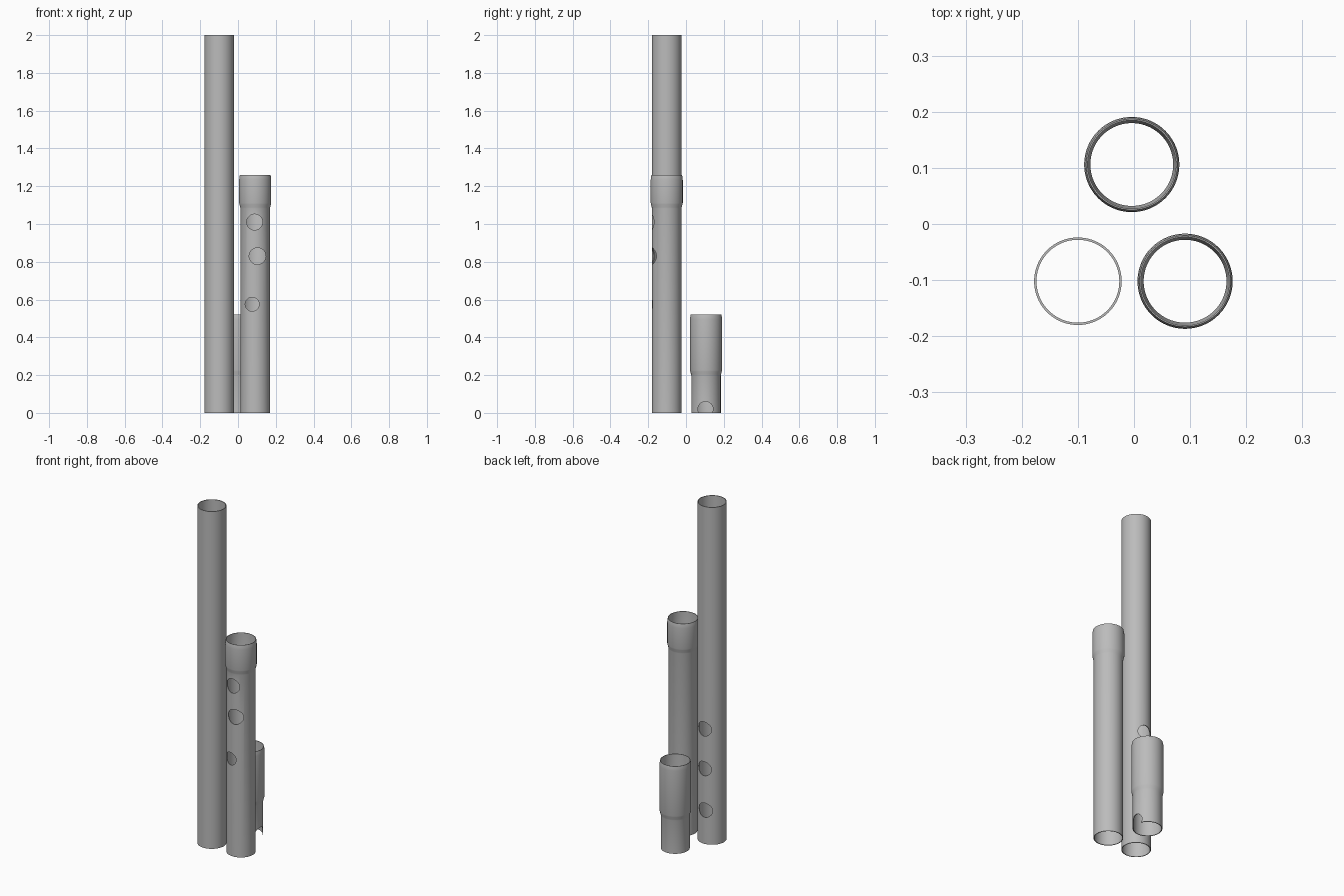
import bpy, bmesh, math
from mathutils import Matrix

if "Cube" in bpy.data.objects:
    bpy.data.objects.remove(bpy.data.objects["Cube"])

SEGS = 96
R_OUT, R_IN = 0.078, 0.0738   # plain pipe radii
S_OUT, S_IN = 0.0848, 0.0787  # socket radii

grey = bpy.data.materials.new("pipe grey")
grey.diffuse_color = (0.5, 0.5, 0.5, 1)
grey.use_nodes = True
grey.node_tree.nodes["Principled BSDF"].inputs["Base Color"].default_value = grey.diffuse_color


def lathe(name, profile, x, y):
    """Revolve a closed (radius, z) profile into a hollow tube."""
    bm = bmesh.new()
    rings = []
    for r, z in profile:
        rings.append([bm.verts.new((r * math.cos(2 * math.pi * i / SEGS),
                                    r * math.sin(2 * math.pi * i / SEGS), z))
                      for i in range(SEGS)])
    for k, a in enumerate(rings):
        b = rings[(k + 1) % len(rings)]
        for i in range(SEGS):
            j = (i + 1) % SEGS
            bm.faces.new((a[i], a[j], b[j], b[i]))
    bmesh.ops.recalc_face_normals(bm, faces=bm.faces)
    mesh = bpy.data.meshes.new(name)
    bm.to_mesh(mesh)
    bm.free()
    obj = bpy.data.objects.new(name, mesh)
    obj.location = (x, y, 0)
    mesh.materials.append(grey)
    bpy.context.collection.objects.link(obj)
    return obj


def drill(obj, holes, angle):
    """Cut round holes (offset, z, radius) through the wall facing angle."""
    bm = bmesh.new()
    for off, z, r in holes:
        m = (Matrix.Rotation(angle, 4, 'Z') @ Matrix.Translation((0.085, off, z))
             @ Matrix.Rotation(math.pi / 2, 4, 'Y'))
        bmesh.ops.create_cone(bm, cap_ends=True, segments=40, radius1=r,
                              radius2=r, depth=0.11, matrix=m)
    mesh = bpy.data.meshes.new(obj.name + "_drill")
    bm.to_mesh(mesh)
    bm.free()
    mesh.materials.append(grey)
    cutter = bpy.data.objects.new(obj.name + "_drill", mesh)
    cutter.location = obj.location
    cutter.hide_render = True
    cutter.hide_viewport = True
    bpy.context.collection.objects.link(cutter)
    mod = obj.modifiers.new("holes", 'BOOLEAN')
    mod.operation = 'DIFFERENCE'
    mod.solver = 'EXACT'
    mod.object = cutter
    bpy.context.view_layer.objects.active = obj
    bpy.ops.object.modifier_apply(modifier=mod.name)
    bpy.data.objects.remove(cutter)


def socket_profile(neck, top):
    """Pipe widening at the neck into a socket with a rounded lip."""
    return [(R_OUT, 0), (R_OUT, neck - 0.025), (R_OUT + 0.0015, neck - 0.018),
            (S_OUT - 0.0015, neck - 0.003), (S_OUT, neck + 0.004),
            (S_OUT, top - 0.026), (S_OUT - 0.0012, top - 0.012), (0.0812, top),
            (S_IN, top), (S_IN, neck), (R_IN, neck - 0.025), (R_IN, 0)]


# Tall plain pipe with three holes at the back
tall = lathe("tall_pipe", [(R_OUT, 0), (R_OUT, 2), (R_IN, 2), (R_IN, 0)], -0.1, -0.102)
drill(tall, [(0, 0.68, 0.042), (0, 0.445, 0.042), (0.005, 0.2, 0.042)], math.pi / 2)

# Middle pipe with three holes at the front and a socket on top
middle = lathe("middle_pipe", socket_profile(1.107, 1.26), 0.091, -0.102)
drill(middle, [(-0.003, 1.01, 0.042), (0.012, 0.83, 0.044), (-0.016, 0.575, 0.037)],
      -math.pi / 2)

# Short socket pipe with an arched notch at the bottom right
short = lathe("short_pipe", socket_profile(0.222, 0.52), -0.004, 0.106)
drill(short, [(-0.003, 0.02, 0.04)], 0)

# Smooth walls, crisp rims
for obj in (tall, middle, short):
    bpy.ops.object.select_all(action='DESELECT')
    obj.select_set(True)
    bpy.context.view_layer.objects.active = obj
    bpy.ops.object.shade_smooth_by_angle(angle=math.radians(35))
